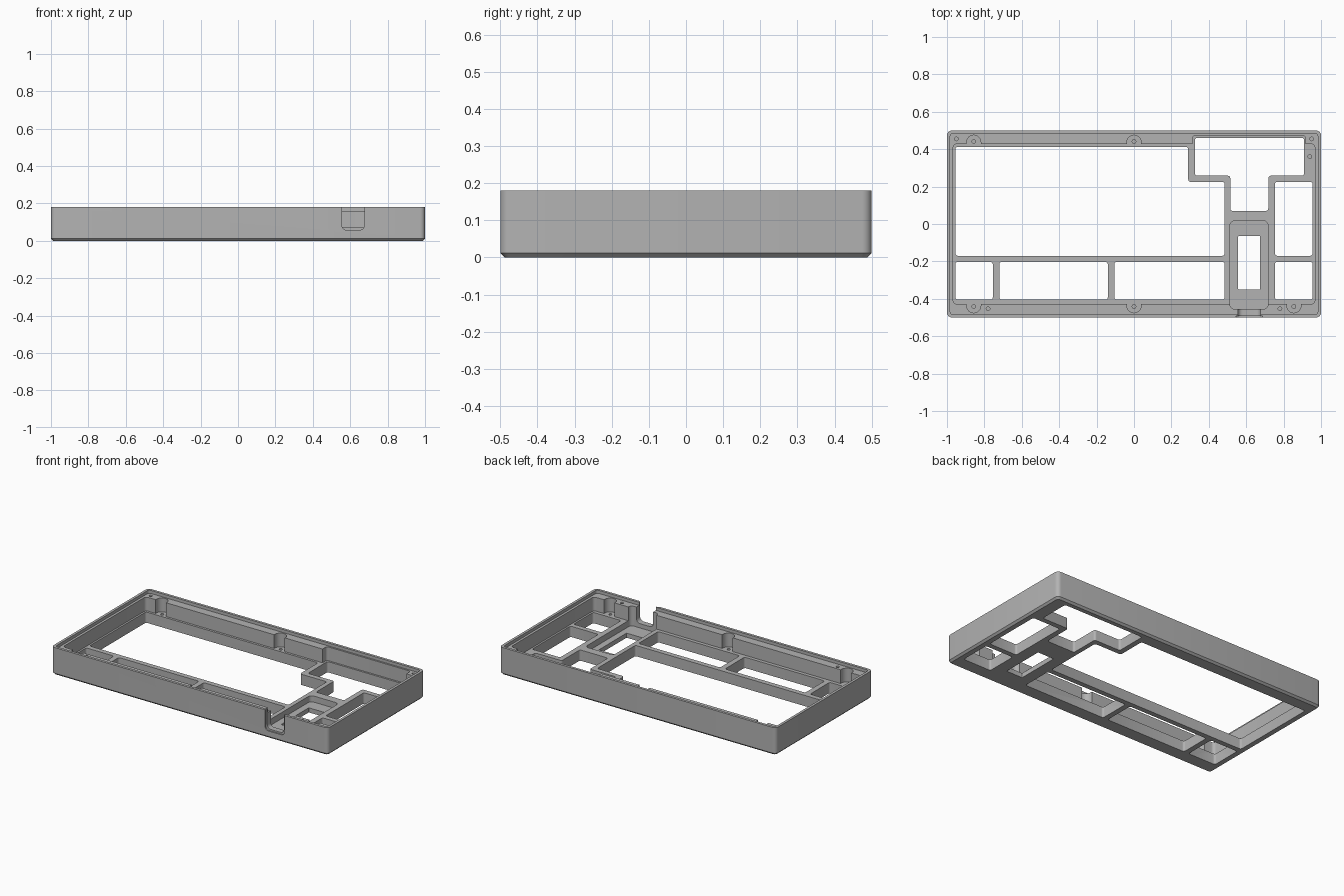
import bpy, bmesh, math
from mathutils import Vector

if "Cube" in bpy.data.objects:
    bpy.data.objects.remove(bpy.data.objects["Cube"])

FLOOR, LEDGE, TOP = 0.07, 0.16, 0.18

grey = bpy.data.materials.new("plain grey")
grey.diffuse_color = (0.45, 0.45, 0.45, 1)
grey.use_nodes = True
grey.node_tree.nodes["Principled BSDF"].inputs["Base Color"].default_value = grey.diffuse_color


def rounded(pts, r, seg=5):
    """Fillet every corner of a polygon, convex or concave."""
    out = []
    n = len(pts)
    for i in range(n):
        p = Vector(pts[i])
        a = (Vector(pts[i - 1]) - p).normalized()
        b = (Vector(pts[(i + 1) % n]) - p).normalized()
        half = a.angle(b) / 2
        c = p + (a + b).normalized() * (r / math.sin(half))
        t = r / math.tan(half)
        s, e = p + a * t - c, p + b * t - c
        turn = s.angle_signed(e)
        a0 = math.atan2(s.y, s.x)
        for k in range(seg + 1):
            ang = a0 - turn * k / seg
            out.append((c.x + r * math.cos(ang), c.y + r * math.sin(ang)))
    return out


def rect(x0, x1, y0, y1):
    return [(x0, y0), (x1, y0), (x1, y1), (x0, y1)]


def circle(x, y, r, n=16):
    return [(x + r * math.cos(2 * math.pi * k / n),
             y + r * math.sin(2 * math.pi * k / n)) for k in range(n)]


def loft(name, rings):
    """Closed solid through rings of equally many 3D points."""
    bm = bmesh.new()
    loops = [[bm.verts.new(p) for p in ring] for ring in rings]
    n = len(loops[0])
    bm.faces.new(loops[0])
    bm.faces.new(loops[-1])
    for lo, hi in zip(loops, loops[1:]):
        for i in range(n):
            j = (i + 1) % n
            bm.faces.new((lo[i], lo[j], hi[j], hi[i]))
    bmesh.ops.recalc_face_normals(bm, faces=bm.faces)
    me = bpy.data.meshes.new(name)
    bm.to_mesh(me)
    bm.free()
    ob = bpy.data.objects.new(name, me)
    bpy.context.collection.objects.link(ob)
    me.materials.append(grey)
    return ob


def at_z(pts, z):
    return [(x, y, z) for x, y in pts]


# Outer tray with chamfered underside
c = 0.012
case = loft("case", [
    at_z(rounded(rect(-1 + c, 1 - c, -0.5 + c, 0.5 - c), 0.016), 0),
    at_z(rounded(rect(-1, 1, -0.5, 0.5), 0.026), c),
    at_z(rounded(rect(-1, 1, -0.5, 0.5), 0.026), TOP)])


def cut_rings(rings):
    tool = loft("cutter", rings)
    tool.hide_render = True
    mod = case.modifiers.new("cut", 'BOOLEAN')
    mod.operation, mod.solver, mod.object = 'DIFFERENCE', 'EXACT', tool
    bpy.context.view_layer.objects.active = case
    bpy.ops.object.modifier_apply(modifier=mod.name)
    bpy.data.objects.remove(tool)


def cut(pts, z0, z1=0.3):
    cut_rings([at_z(pts, z0), at_z(pts, z1)])


# Rim lip and main cavity
cut(rounded(rect(-0.983, 0.983, -0.483, 0.483), 0.015), LEDGE)
cut(rounded(rect(-0.967, 0.967, -0.428, 0.428), 0.02), FLOOR)

# Deeper bay in the back wall
cut(rounded(rect(0.312, 0.918, 0.3, 0.472), 0.015), FLOOR)

# Screw scoops in the long walls
for x, s in ((-0.857, 1), (0, 1), (-0.857, -1), (0, -1), (0.855, -1)):
    arc = [(x + 0.038 * math.cos(math.pi * k / 12),
            s * (0.437 + 0.038 * math.sin(math.pi * k / 12))) for k in range(13)]
    cut(arc + [(x - 0.038, s * 0.39), (x + 0.038, s * 0.39)], FLOOR)
    cut(circle(x, s * 0.441, 0.01), 0.02)

# Small screw holes in the ledge
for x, y in ((-0.95, 0.455), (0.95, 0.455), (-0.78, -0.453), (0.78, -0.453)):
    cut(circle(x, y, 0.01), 0.1)
cut(circle(0.94, 0.36, 0.01), 0.03)

# Sunken well and port notch through the front wall
cut(rounded(rect(0.513, 0.717, -0.455, 0.017), 0.025), 0.03)
for x0, x1, z0, y0, y1 in ((0.556, 0.676, 0.058, -0.6, -0.44),
                           (0.546, 0.686, 0.048, -0.6, -0.492)):
    prof = rounded(rect(x0, x1, z0, 0.3), 0.025)
    cut_rings([[(x, y, z) for x, z in prof] for y in (y0, y1)])

# Floor openings
openings = [
    [(-0.955, -0.17), (0.485, -0.17), (0.485, 0.225), (0.29, 0.225),
     (0.29, 0.413), (-0.955, 0.413)],
    [(0.515, 0.07), (0.718, 0.07), (0.718, 0.258), (0.91, 0.258),
     (0.91, 0.46), (0.325, 0.46), (0.325, 0.258), (0.515, 0.258)],
    rect(0.753, 0.955, -0.17, 0.225),
    rect(0.753, 0.955, -0.405, -0.203),
    rect(-0.955, -0.755, -0.405, -0.203),
    rect(-0.72, -0.14, -0.405, -0.203),
    rect(-0.105, 0.485, -0.405, -0.203),
    rect(0.557, 0.675, -0.35, -0.065)]
for i, pts in enumerate(openings):
    cut(rounded(pts, 0.004 if i == 7 else 0.013, 4), -0.1, 0.1)

# Smooth the fillets, keep the edges crisp
case.select_set(True)
bpy.context.view_layer.objects.active = case
bpy.ops.object.shade_smooth_by_angle(angle=math.radians(30))
